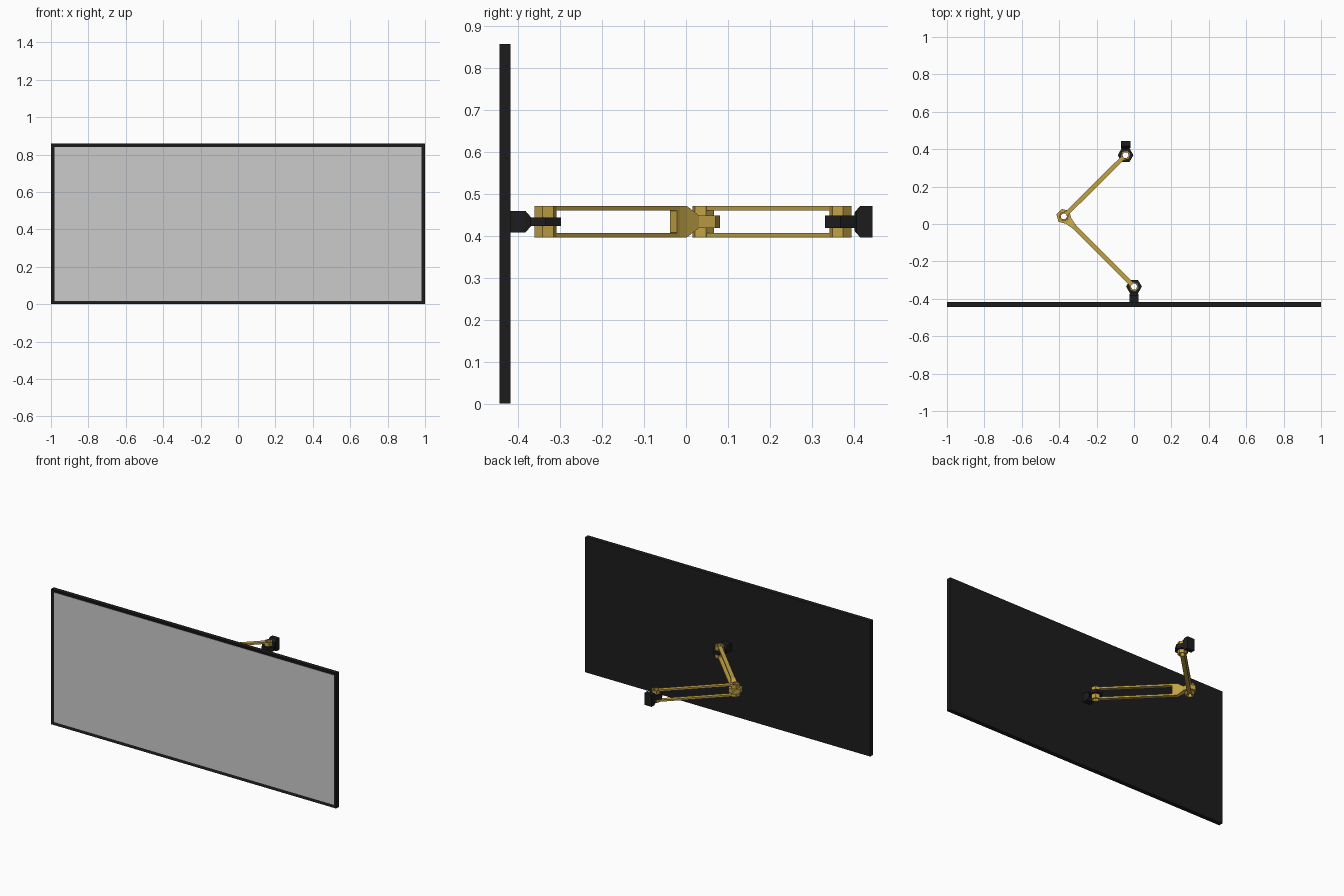
import bpy, bmesh
from math import cos, sin, pi, radians, atan2, hypot
from mathutils import Matrix

if "Cube" in bpy.data.objects:
    bpy.data.objects.remove(bpy.data.objects["Cube"])


def material(name, color):
    m = bpy.data.materials.new(name)
    m.diffuse_color = (*color, 1)
    m.use_nodes = True
    m.node_tree.nodes["Principled BSDF"].inputs["Base Color"].default_value = m.diffuse_color
    return m


BLACK = material("black_plastic", (0.012, 0.012, 0.012))
GOLD = material("gold_metal", (0.53, 0.36, 0.06))
ZC = 0.434            # height of the arm's centre line
HALF = 0.038          # half height of the arm
HOLE = 0.018          # pivot hole radius


def finish(name, bm, mat=None, frame=Matrix()):
    bmesh.ops.recalc_face_normals(bm, faces=bm.faces)
    me = bpy.data.meshes.new(name)
    bm.to_mesh(me)
    bm.free()
    ob = bpy.data.objects.new(name, me)
    ob.matrix_world = frame
    if mat:
        me.materials.append(mat)
    bpy.context.collection.objects.link(ob)
    return ob


def box(bm, x0, x1, y0, y1, z0, z1):
    m = Matrix.Translation(((x0 + x1) / 2, (y0 + y1) / 2, (z0 + z1) / 2))
    m = m @ Matrix.Diagonal((x1 - x0, y1 - y0, z1 - z0, 1))
    return bmesh.ops.create_cube(bm, size=1, matrix=m)["verts"]


def hex_ring(bm, cx, r, z0, z1):
    """Hexagonal tube around (cx, 0), flat side facing local x."""
    loops = []
    for rad, z in ((r, z0), (r, z1), (HOLE, z1), (HOLE, z0)):
        loops.append([bm.verts.new((cx + rad * cos(pi / 6 + k * pi / 3),
                                    rad * sin(pi / 6 + k * pi / 3), z)) for k in range(6)])
    for i in range(4):
        a, b = loops[i], loops[(i + 1) % 4]
        for k in range(6):
            n = (k + 1) % 6
            bm.faces.new((a[k], a[n], b[n], b[k]))


def loft(bm, sections):
    """Rectangular sections (x, half width, half height) joined along local x."""
    rings = [[bm.verts.new((x, sy * w, sz * h)) for sy, sz in ((-1, -1), (1, -1), (1, 1), (-1, 1))]
             for x, w, h in sections]
    for a, b in zip(rings, rings[1:]):
        for k in range(4):
            n = (k + 1) % 4
            bm.faces.new((a[k], a[n], b[n], b[k]))
    bm.faces.new(rings[0])
    bm.faces.new(rings[-1])


def frame_at(p, angle):
    return Matrix.Translation((p[0], p[1], ZC)) @ Matrix.Rotation(angle, 4, 'Z')


def bracket(name, p, angle, sections, tongue):
    bm = bmesh.new()
    hex_ring(bm, 0, 0.042, -tongue, tongue)
    loft(bm, sections)
    finish(name, bm, BLACK, frame_at(p, angle))


def arm(name, p, q, tongue_p, tongue_q=None, knuckle=None):
    """Twin-bar arm from p to q; each end is a fork, or a knuckle at q."""
    length = hypot(q[0] - p[0], q[1] - p[1])
    bm = bmesh.new()
    end = length - (0.08 if knuckle else 0.021)
    for s in (-1, 1):
        z0, z1 = sorted((s * HALF, s * 0.027))
        box(bm, 0.021, end, -0.012, 0.012, z0, z1)
        for cx, t in ((0, tongue_p), (length, tongue_q)):
            if t:
                z0, z1 = sorted((s * HALF, s * t))
                hex_ring(bm, cx, 0.027, z0, z1)
    if knuckle:
        loft(bm, [(length - 0.1, 0.012, 0.026), (length - 0.09, 0.012, HALF),
                  (length - 0.07, 0.014, HALF), (length - 0.034, 0.021, knuckle)])
        hex_ring(bm, length, 0.041, -knuckle, knuckle)
    finish(name, bm, GOLD, frame_at(p, atan2(q[1] - p[1], q[0] - p[0])))


# Display housing with a recessed front
Y0, Y1, H, EDGE = -0.445, -0.418, 0.858, 0.018
bm = bmesh.new()
box(bm, -1, 1, Y0, Y1, 0, H)
bm.normal_update()
front = [f for f in bm.faces if f.normal.y < -0.9]
bmesh.ops.inset_region(bm, faces=front, thickness=EDGE, use_even_offset=True)
for v in front[0].verts:
    v.co.y += 0.004
finish("display_housing", bm, BLACK)

# Grey screen
bm = bmesh.new()
box(bm, -1 + EDGE, 1 - EDGE, Y0 + 0.002, Y0 + 0.006, EDGE, H - EDGE)
finish("screen", bm)

# Pivot positions seen from above
screen_pivot = (0, -0.335)
elbow = (-0.375, 0.041)
wall_pivot = (-0.045, 0.368)

# Brackets on the display and on the wall
bracket("display_bracket", screen_pivot, radians(-90),
        [(0.034, 0.021, 0.010), (0.048, 0.025, 0.026), (0.085, 0.025, 0.026)], 0.010)
bracket("wall_bracket", wall_pivot, radians(90),
        [(0.034, 0.021, 0.022), (0.038, 0.025, 0.027), (0.048, 0.025, HALF), (0.077, 0.025, HALF)], 0.0145)

# Folding arms
arm("front_arm", screen_pivot, elbow, 0.010, knuckle=0.0145)
arm("rear_arm", elbow, wall_pivot, 0.0145, tongue_q=0.0145)
